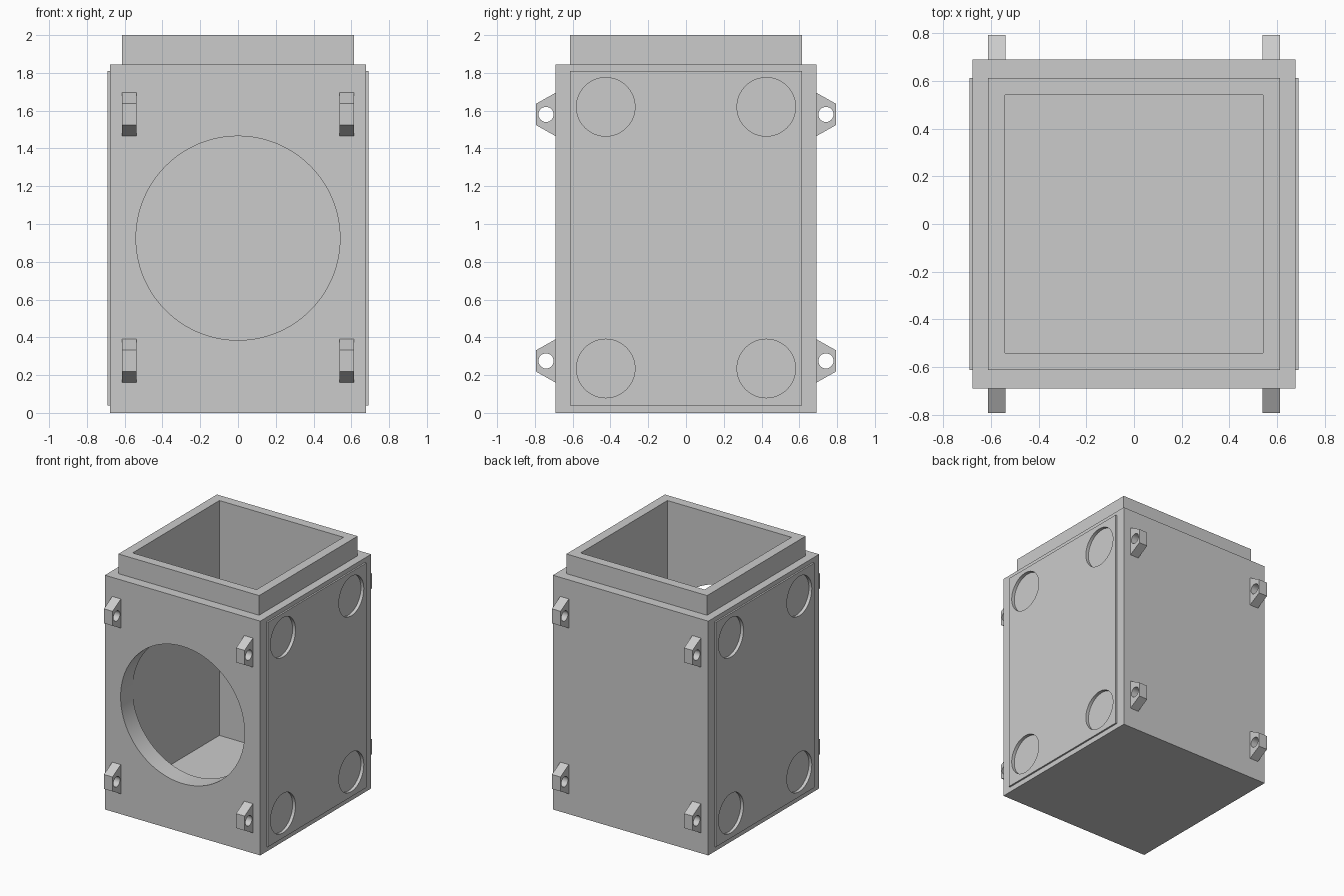
import bpy, bmesh, math
from mathutils import Matrix, Vector

if "Cube" in bpy.data.objects:
    bpy.data.objects.remove(bpy.data.objects["Cube"])

grey = bpy.data.materials.new("plain_grey")
grey.diffuse_color = (0.6, 0.6, 0.6, 1)
grey.use_nodes = True
grey.node_tree.nodes["Principled BSDF"].inputs["Base Color"].default_value = grey.diffuse_color


def make(name, bm):
    bmesh.ops.recalc_face_normals(bm, faces=bm.faces)
    me = bpy.data.meshes.new(name)
    bm.to_mesh(me)
    bm.free()
    me.materials.append(grey)
    ob = bpy.data.objects.new(name, me)
    bpy.context.collection.objects.link(ob)
    return ob


def box(name, lo, hi):
    lo, hi = Vector(lo), Vector(hi)
    bm = bmesh.new()
    bmesh.ops.create_cube(bm, size=1, matrix=Matrix.Translation((lo + hi) / 2)
                          @ Matrix.Diagonal((*(hi - lo), 1)))
    return make(name, bm)


def cylinder(name, centre, radius, depth, axis, segments=64):
    bm = bmesh.new()
    turn = Matrix.Rotation(math.pi / 2, 4, 'Y' if axis == 'X' else 'X')
    bmesh.ops.create_cone(bm, cap_ends=True, segments=segments, radius1=radius,
                          radius2=radius, depth=depth,
                          matrix=Matrix.Translation(centre) @ turn)
    return make(name, bm)


def boolean(ob, others, operation='DIFFERENCE'):
    bpy.context.view_layer.objects.active = ob
    for other in others:
        mod = ob.modifiers.new("bool", 'BOOLEAN')
        mod.operation, mod.solver, mod.object = operation, 'EXACT', other
        bpy.ops.object.modifier_apply(modifier=mod.name)
        bpy.data.objects.remove(other)


def smooth(ob):
    bpy.ops.object.select_all(action='DESELECT')
    ob.select_set(True)
    bpy.context.view_layer.objects.active = ob
    bpy.ops.object.shade_smooth_by_angle(angle=math.radians(30))


def recesses(side):
    # shallow round pockets near the four corners of a side
    return [cylinder("pocket_cutter", (side * 0.715, y, z), 0.155, 0.10, 'X')
            for y in (-0.425, 0.425) for z in (0.235, 1.62)]


# hollow body with collar, open top and round front opening
body = box("body", (-0.677, -0.69, 0), (0.677, 0.69, 1.845))
boolean(body, [box("collar", (-0.613, -0.613, 1.7), (0.613, 0.613, 2.0))], 'UNION')
boolean(body, [box("cavity_cutter", (-0.54, -0.54, 0.15), (0.54, 0.54, 2.2)),
               cylinder("opening_cutter", (0, -0.69, 0.925), 0.54, 0.6, 'Y', 128)]
        + recesses(1) + recesses(-1))
smooth(body)

# thin raised plates on the left and right
for side, label in ((1, "right"), (-1, "left")):
    xs = sorted((side * 0.677, side * 0.69))
    plate = box(label + "_plate", (xs[0], -0.613, 0.04), (xs[1], 0.613, 1.81))
    boolean(plate, recesses(side))
    smooth(plate)

# drilled lugs on the front and back
profile = [(0.69, -0.115), (0.793, -0.057), (0.793, 0.057), (0.69, 0.115)]
for sy, label in ((-1, "front"), (1, "back")):
    for x0 in (-0.613, 0.538):
        for zc in (0.275, 1.58):
            bm = bmesh.new()
            face = bm.faces.new([bm.verts.new((x0, sy * y, zc + z)) for y, z in profile])
            ext = bmesh.ops.extrude_face_region(bm, geom=[face])["geom"]
            bmesh.ops.translate(bm, vec=(0.075, 0, 0),
                                verts=[v for v in ext if isinstance(v, bmesh.types.BMVert)])
            lug = make(label + "_lug", bm)
            boolean(lug, [cylinder("lug_cutter", (x0 + 0.037, sy * 0.741, zc), 0.04, 0.3, 'X', 32)])
            smooth(lug)
